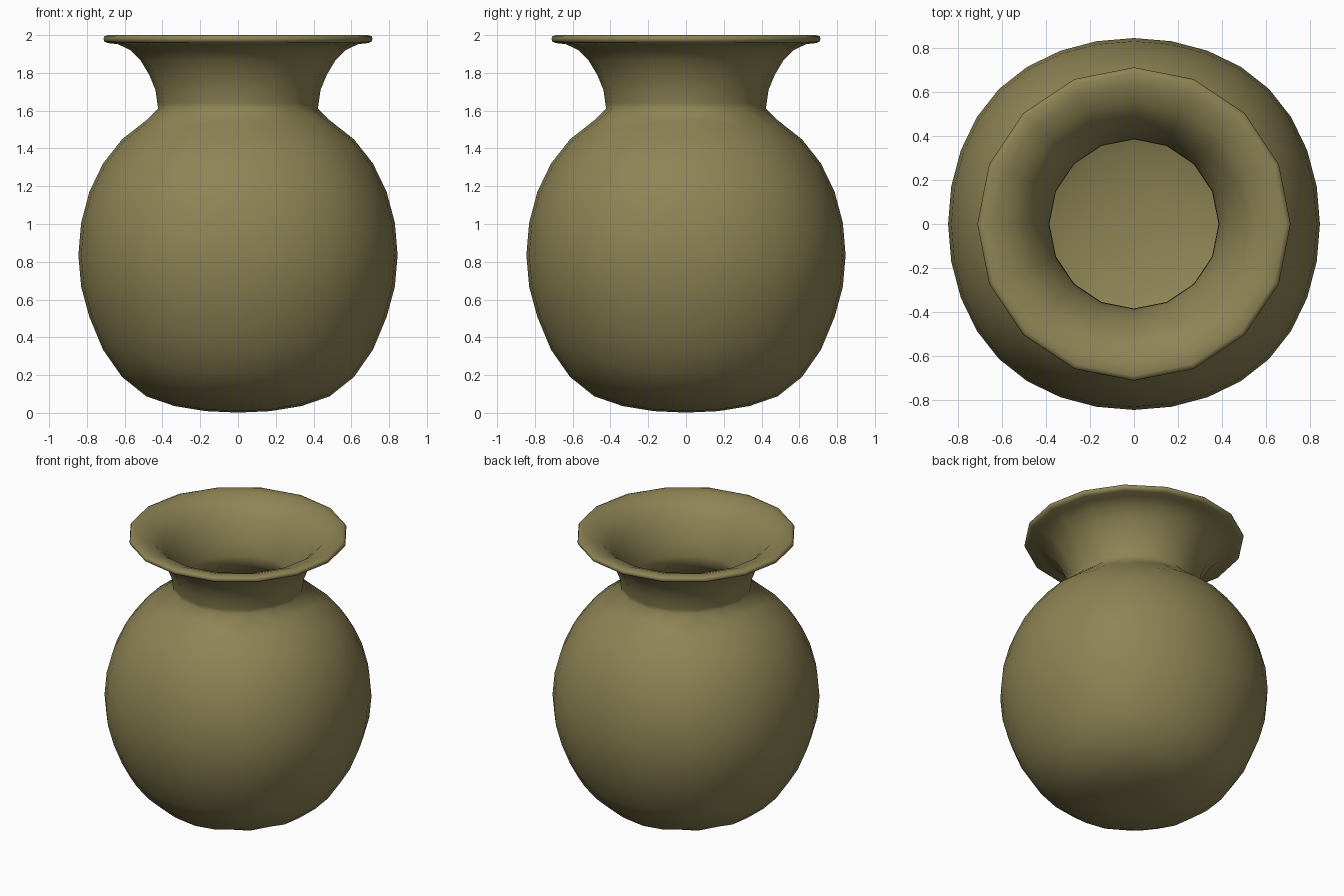
import bpy, bmesh, math

if "Cube" in bpy.data.objects:
    bpy.data.objects.remove(bpy.data.objects["Cube"])

SIDES = 16
CZ, HALF, WALL = 0.835, 0.845, 0.04


def rounded_cube():
    # cube smoothed three times, the base shape of the belly
    b = bmesh.new()
    bmesh.ops.create_cube(b, size=2)
    m = bpy.data.meshes.new("belly_base")
    b.to_mesh(m)
    b.free()
    ob = bpy.data.objects.new("belly_base", m)
    bpy.context.collection.objects.link(ob)
    ob.modifiers.new("smooth", 'SUBSURF').levels = 3
    dg = bpy.context.evaluated_depsgraph_get()
    result = bpy.data.meshes.new_from_object(ob.evaluated_get(dg))
    bpy.data.objects.remove(ob)
    return result


# depth of the lower half: fuller at the corner, flatter under the base
DEPTH = [(0, 0), (0.344, 0.335), (0.487, 0.503), (0.616, 0.648), (0.714, 0.747),
         (0.794, 0.804), (0.836, 0.829), (0.846, 0.834), (1, 1)]


def depth(u):
    for (a, p), (b, q) in zip(DEPTH, DEPTH[1:]):
        if u <= b:
            return p + (q - p) * (u - a) / (b - a)


bm = bmesh.new()
base = rounded_cube()


def belly(scale, mouth_r, mouth_z):
    """Add one wall of the belly and return its round mouth in angle order."""
    b = bmesh.new()
    b.from_mesh(base)
    top = max(v.co.z for v in b.verts)
    for v in b.verts:
        v.co *= HALF / top
    # open the middle 4 x 4 faces of the top
    hole = [f for f in b.faces if f.calc_center_median().z > 0.5
            and max(abs(c) for c in f.calc_center_median()[:2]) < 0.31]
    bmesh.ops.delete(b, geom=hole, context='FACES')
    rim = {v for e in b.edges if e.is_boundary for v in e.verts}
    for v in b.verts:
        if v in rim:
            step = 2 * math.pi / SIDES
            a = round(math.atan2(v.co.y, v.co.x) / step) * step
            v.co = (mouth_r * math.cos(a), mouth_r * math.sin(a), mouth_z)
        else:
            if v.co.z < 0:
                v.co.z = -depth(-v.co.z)
            v.co *= scale
            v.co.z += CZ
    b.verts.index_update()
    new = [bm.verts.new(v.co) for v in b.verts]
    for f in b.faces:
        bm.faces.new([new[v.index] for v in f.verts])
    mouth = [new[v.index] for v in rim]
    b.free()
    return sorted(mouth, key=lambda v: (math.atan2(v.co.y, v.co.x) + 0.01) % (2 * math.pi))


def ring(r, z):
    return [bm.verts.new((r * math.cos(2 * math.pi * i / SIDES),
                          r * math.sin(2 * math.pi * i / SIDES), z)) for i in range(SIDES)]


# flared neck and rounded lip, from the outer mouth over to the inner mouth
profile = [(0.427, 1.64), (0.437, 1.71), (0.47, 1.79), (0.515, 1.865), (0.57, 1.92),
           (0.635, 1.952), (0.69, 1.958), (0.708, 1.967), (0.712, 1.98), (0.708, 1.993),
           (0.69, 2.0), (0.635, 1.993), (0.555, 1.962), (0.49, 1.90), (0.435, 1.81),
           (0.40, 1.72), (0.387, 1.65)]
loops = ([belly(1.0, 0.423, 1.61)] + [ring(*p) for p in profile]
         + [belly(1 - WALL / HALF, 0.384, 1.59)])
for a, b in zip(loops, loops[1:]):
    for i in range(SIDES):
        j = (i + 1) % SIDES
        bm.faces.new((a[i], a[j], b[j], b[i]))

bmesh.ops.recalc_face_normals(bm, faces=bm.faces)
for f in bm.faces:
    f.smooth = True

mesh = bpy.data.meshes.new("vase")
bm.to_mesh(mesh)
bm.free()
bpy.data.meshes.remove(base)
vase = bpy.data.objects.new("vase", mesh)
bpy.context.collection.objects.link(vase)

# olive clay
mat = bpy.data.materials.new("olive_clay")
mat.diffuse_color = (0.27, 0.23, 0.09, 1)
mat.use_nodes = True
mat.node_tree.nodes["Principled BSDF"].inputs["Base Color"].default_value = mat.diffuse_color
mesh.materials.append(mat)
